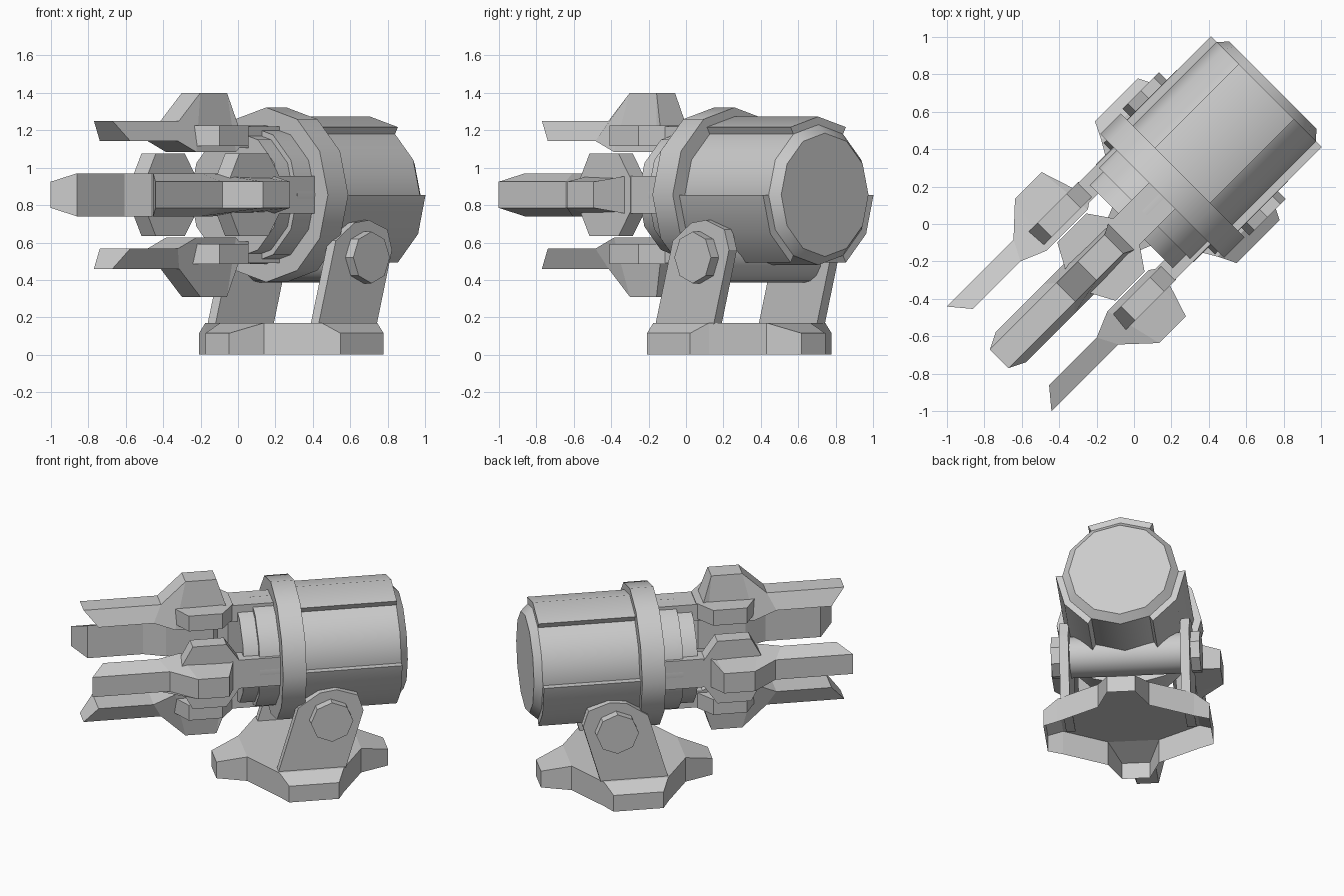
import bpy, bmesh, math
from mathutils import Matrix, Vector

old = bpy.data.objects.get("Cube")
if old:
    bpy.data.objects.remove(old, do_unlink=True)

grey = bpy.data.materials.new("plain grey")
grey.use_nodes = True
GREY = (0.6, 0.6, 0.6, 1)
grey.diffuse_color = GREY
grey.node_tree.nodes["Principled BSDF"].inputs["Base Color"].default_value = GREY

TURN = Matrix.Rotation(math.radians(-45), 4, 'Z')   # whole turret is swung in plan
AXIS_Z = 0.855                                      # height of the gun axis
PIVOT_Y, PIVOT_Z = 0.53, 0.52                       # tilt axle
BASE_Y = 0.403                                      # middle of the base


def loft(name, rings, smooth=False, open_start=False):
    """Skin a list of equal-length closed rings and cap the ends."""
    bm = bmesh.new()
    loops = [[bm.verts.new(TURN @ Vector(p)) for p in ring] for ring in rings]
    n = len(loops[0])
    for a, b in zip(loops, loops[1:]):
        for i in range(n):
            j = (i + 1) % n
            bm.faces.new((a[i], a[j], b[j], b[i]))
    if not open_start:
        bm.faces.new(loops[0])
    bm.faces.new(loops[-1])
    bmesh.ops.remove_doubles(bm, verts=bm.verts, dist=0.0005)
    bmesh.ops.recalc_face_normals(bm, faces=bm.faces)
    mesh = bpy.data.meshes.new(name)
    bm.to_mesh(mesh)
    bm.free()
    mesh.materials.append(grey)
    obj = bpy.data.objects.new(name, mesh)
    bpy.context.collection.objects.link(obj)
    if smooth:
        bpy.ops.object.select_all(action='DESELECT')
        obj.select_set(True)
        bpy.context.view_layer.objects.active = obj
        bpy.ops.object.shade_smooth_by_angle(angle=math.radians(32))


def polar(r, degrees, y):
    a = math.radians(degrees)
    return (r * math.cos(a), y, AXIS_Z + r * math.sin(a))


def drum(name, steps, sides=12):
    """Turned part along the gun axis from (radius, y) steps."""
    loft(name, [[polar(r, 360 * i / sides, y) for i in range(sides)]
                for r, y in steps], smooth=True)


def pin(name, radius, x0, x1, sides, smooth):
    """Round or faceted pin along the tilt axle."""
    angles = [2 * math.pi * i / sides for i in range(sides)]
    loft(name, [[(x, PIVOT_Y + radius * math.cos(a), PIVOT_Z + radius * math.sin(a))
                 for a in angles] for x in (x0, x1)], smooth)


# Hollow star-shaped base: quarter outline (x, y, height) mirrored round;
# the last two values are where the sloping foot meets the flat top
quarter = [(0.09, -0.56, 0.115, 0.165, -0.372), (0.165, -0.372, 0.17, 0.165, -0.372),
           (0.44, -0.21, 0.17, 0.44, -0.21), (0.535, -0.163, 0.115, 0.44, -0.21)]
half = quarter + [(x, -y, h, u, -v) for x, y, h, u, v in reversed(quarter)]
star = half + [(-x, y, h, -u, v) for x, y, h, u, v in reversed(half)]
loft("base", [[(x, y + BASE_Y, 0) for x, y, h, u, v in star],
              [(x, y + BASE_Y, h) for x, y, h, u, v in star],
              [(u, v + BASE_Y, 0.17) for x, y, h, u, v in star]], open_start=True)

# Side brackets and pivot bolts
outline = [(0.19, 0.165), (0.32, 0.61), (0.46, 0.705), (0.57, 0.72),
           (0.71, 0.67), (0.745, 0.56), (0.63, 0.165)]
for side, label in ((1, "left"), (-1, "right")):
    loft(label + "_bracket", [[(side * x, y, z) for y, z in outline]
                              for x in (0.36, 0.42)])
    pin(label + "_bolt", 0.138, side * 0.41, side * 0.48, 8, False)
pin("axle", 0.135, -0.37, 0.37, 16, True)

# Main housing with bevelled rear cap, collar ring and stepped front hub
drum("housing", [(0.375, 0.3), (0.375, 1.0), (0.33, 1.05)])
drum("collar_ring", [(0.467, 0.213), (0.467, 0.367)])
drum("rear_hub_step", [(0.37, 0.08), (0.37, 0.24)])
drum("front_hub_step", [(0.34, -0.02), (0.34, 0.1)])

# Three armour strips round the housing
for k, middle in enumerate((90, 210, 330)):
    angles = (middle - 30, middle, middle + 30)
    section = [(0.418, a) for a in angles] + [(0.34, a) for a in reversed(angles)]
    loft(f"armour_strip_{k + 1}", [[polar(r, a, y) for r, a in section]
                                   for y in (0.33, 1.0)], smooth=True)

# Claw fin stations: y at inner edge, y at outer edge,
# inner and outer radius, inner and outer half width
fin = [(-0.93, -1.02, 0.288, 0.396, 0.115, 0.07),
       (-0.57, -0.515, 0.288, 0.396, 0.115, 0.07),
       (-0.43, -0.355, 0.229, 0.545, 0.115, 0.07),
       (-0.12, -0.153, 0.229, 0.545, 0.105, 0.07),
       (-0.09, -0.095, 0.25, 0.365, 0.10, 0.10),
       (0.215, 0.215, 0.25, 0.365, 0.10, 0.10)]
# Plan of the wide lugs either side of each claw: half width, y
lug = [(0.09, -0.43), (0.22, -0.36), (0.22, -0.14), (0.09, -0.05)]
lug_plan = lug + [(-w, y) for w, y in reversed(lug)]


def place(spin, w, y, r):
    p = spin @ Vector((w, 0, r))
    return (p.x, y, p.z + AXIS_Z)


# Four claws around the gun axis
for k, label in enumerate(("top", "left", "bottom", "right")):
    spin = Matrix.Rotation(math.radians(90 * k), 3, 'Y')
    loft(label + "_claw", [[place(spin, w0, y0, r0), place(spin, w1, y1, r1),
                            place(spin, -w1, y1, r1), place(spin, -w0, y0, r0)]
                           for y0, y1, r0, r1, w0, w1 in fin])
    loft(label + "_claw_lugs", [[place(spin, w, y, r) for w, y in lug_plan]
                                for r in (0.262, 0.37)])
